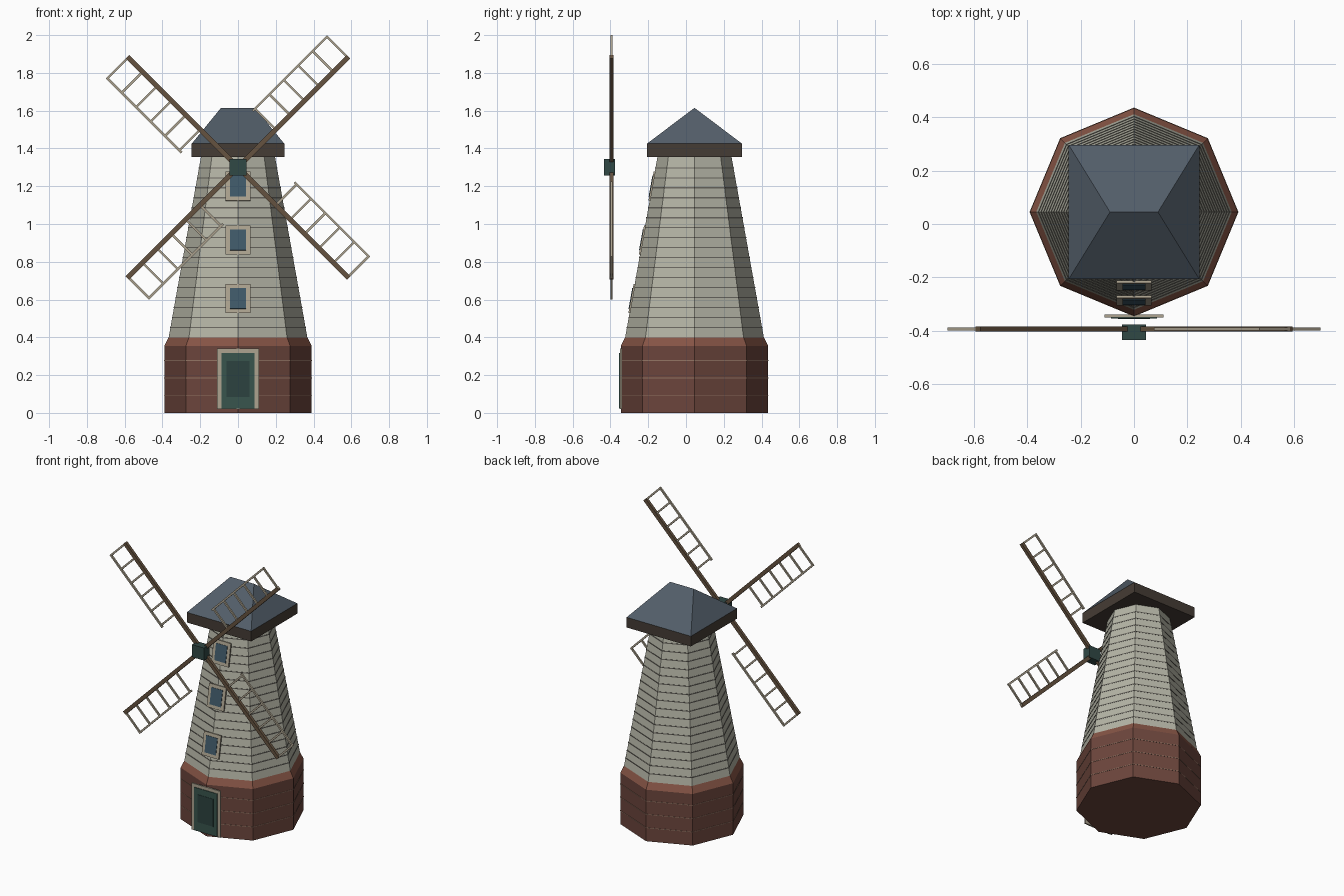
import bpy, bmesh, math
from mathutils import Matrix, Vector

if "Cube" in bpy.data.objects:
    bpy.data.objects.remove(bpy.data.objects["Cube"])

CY = 0.045      # tower axis
HUB_Z = 1.30
SAIL_Y = -0.394


def material(name, rgb):
    m = bpy.data.materials.new(name)
    m.diffuse_color = (*rgb, 1)
    m.use_nodes = True
    m.node_tree.nodes["Principled BSDF"].inputs["Base Color"].default_value = m.diffuse_color
    return m


BRICK = material("brick", (0.15, 0.06, 0.045))
COPING = material("coping", (0.24, 0.09, 0.06))
MORTAR = material("mortar", (0.30, 0.18, 0.13))
BOARD = material("boards", (0.46, 0.46, 0.38))
GROOVE = material("board_edges", (0.16, 0.15, 0.13))
SLATE = material("slate", (0.085, 0.11, 0.14))
DARK = material("dark_wood", (0.06, 0.045, 0.035))
WOOD = material("brown_wood", (0.13, 0.085, 0.05))
PALE = material("pale_wood", (0.42, 0.37, 0.28))
IRON = material("hub_green", (0.03, 0.065, 0.06))
GREEN = material("door_green", (0.04, 0.09, 0.075))
PANEL = material("panel_green", (0.025, 0.055, 0.05))
GLASS = material("glass", (0.05, 0.10, 0.14))


def finish(name, bm, mat):
    bmesh.ops.recalc_face_normals(bm, faces=bm.faces)
    me = bpy.data.meshes.new(name)
    bm.to_mesh(me)
    bm.free()
    me.materials.append(mat)
    ob = bpy.data.objects.new(name, me)
    bpy.context.collection.objects.link(ob)
    return ob


def add_box(bm, lo, hi, mat=Matrix()):
    lo, hi = Vector(lo), Vector(hi)
    size = Matrix.Diagonal((*(hi - lo), 1))
    bmesh.ops.create_cube(bm, size=1, matrix=mat @ Matrix.Translation((lo + hi) / 2) @ size)


def box(name, lo, hi, mat, xf=Matrix()):
    bm = bmesh.new()
    add_box(bm, lo, hi, xf)
    return finish(name, bm, mat)


def add_frustum(bm, z0, z1, r0, r1):
    bmesh.ops.create_cone(bm, cap_ends=True, segments=8, radius1=r0, radius2=r1, depth=z1 - z0,
                          matrix=Matrix.Translation((0, CY, (z0 + z1) / 2)))


def frustum(name, z0, z1, r0, r1, mat):
    bm = bmesh.new()
    add_frustum(bm, z0, z1, r0, r1)
    return finish(name, bm, mat)


def wall_r(z):
    return 0.367 + (z - 0.40) * (0.197 - 0.367) / 0.95


# Brick base, sloped coping and mortar lines
frustum("brick_base", 0, 0.355, 0.39, 0.39, BRICK)
frustum("base_coping", 0.355, 0.40, 0.39, 0.367, COPING)
bm = bmesh.new()
for z in (0.093, 0.185, 0.277):
    add_frustum(bm, z - 0.002, z + 0.002, 0.392, 0.392)
finish("mortar_lines", bm, MORTAR)

# Tapered boarded tower with thin board edges
frustum("tower", 0.40, 1.36, wall_r(0.40), wall_r(1.36), BOARD)
bm = bmesh.new()
for i in range(1, 18):
    z = 0.40 + i * 0.95 / 18
    add_frustum(bm, z - 0.003, z + 0.003, wall_r(z) + 0.002, wall_r(z) + 0.002)
finish("board_edges", bm, GROOVE)

# Eaves and hipped roof
box("eaves", (-0.245, CY - 0.252, 1.355), (0.245, CY + 0.252, 1.425), DARK)
bm = bmesh.new()
base = [bm.verts.new((x * 0.245, CY + y * 0.252, 1.425)) for x, y in ((-1, -1), (1, -1), (1, 1), (-1, 1))]
left, right = [bm.verts.new((x, CY, 1.615)) for x in (-0.09, 0.09)]
a, b, c, d = base
for f in ((d, c, b, a), (a, b, right, left), (b, c, right), (c, d, left, right), (d, a, left)):
    bm.faces.new(f)
finish("hipped_roof", bm, SLATE)

# Door on the front corner
box("door_frame", (-0.11, -0.350, 0.02), (0.11, -0.340, 0.34), PALE)
box("door", (-0.087, -0.354, 0.022), (0.087, -0.348, 0.318), GREEN)
box("door_panel", (-0.06, -0.356, 0.085), (0.06, -0.352, 0.275), PANEL)

# Windows leaning with the tower wall
lean = math.atan(0.17 / 0.95)
for i, z in enumerate((0.605, 0.915, 1.20), 1):
    xf = Matrix.Translation((0, CY - wall_r(z), z)) @ Matrix.Rotation(-lean, 4, 'X')
    box(f"window_frame_{i}", (-0.065, -0.006, -0.078), (0.065, 0.004, 0.078), PALE, xf)
    box(f"window_glass_{i}", (-0.043, -0.009, -0.056), (0.043, -0.004, 0.056), GLASS, xf)

# Hub
box("hub", (-0.045, -0.435, HUB_Z - 0.043), (0.045, -0.377, HUB_Z + 0.043), IRON)

# Four sails: a stock with a ladder frame on one side
for k in range(4):
    xf = Matrix.Translation((0, SAIL_Y, HUB_Z)) @ Matrix.Rotation(-math.radians(45 + 90 * k), 4, 'Y')
    box(f"sail_stock_{k + 1}", (0, -0.010, -0.0125), (0.828, 0.010, 0.0125), WOOD, xf)
    bm = bmesh.new()
    add_box(bm, (0.267, -0.006, 0.150), (0.828, 0.006, 0.162), xf)
    for j in range(6):
        u = 0.283 + j * 0.1078
        add_box(bm, (u - 0.006, -0.005, 0.0), (u + 0.006, 0.005, 0.156), xf)
    finish(f"sail_lattice_{k + 1}", bm, PALE)
